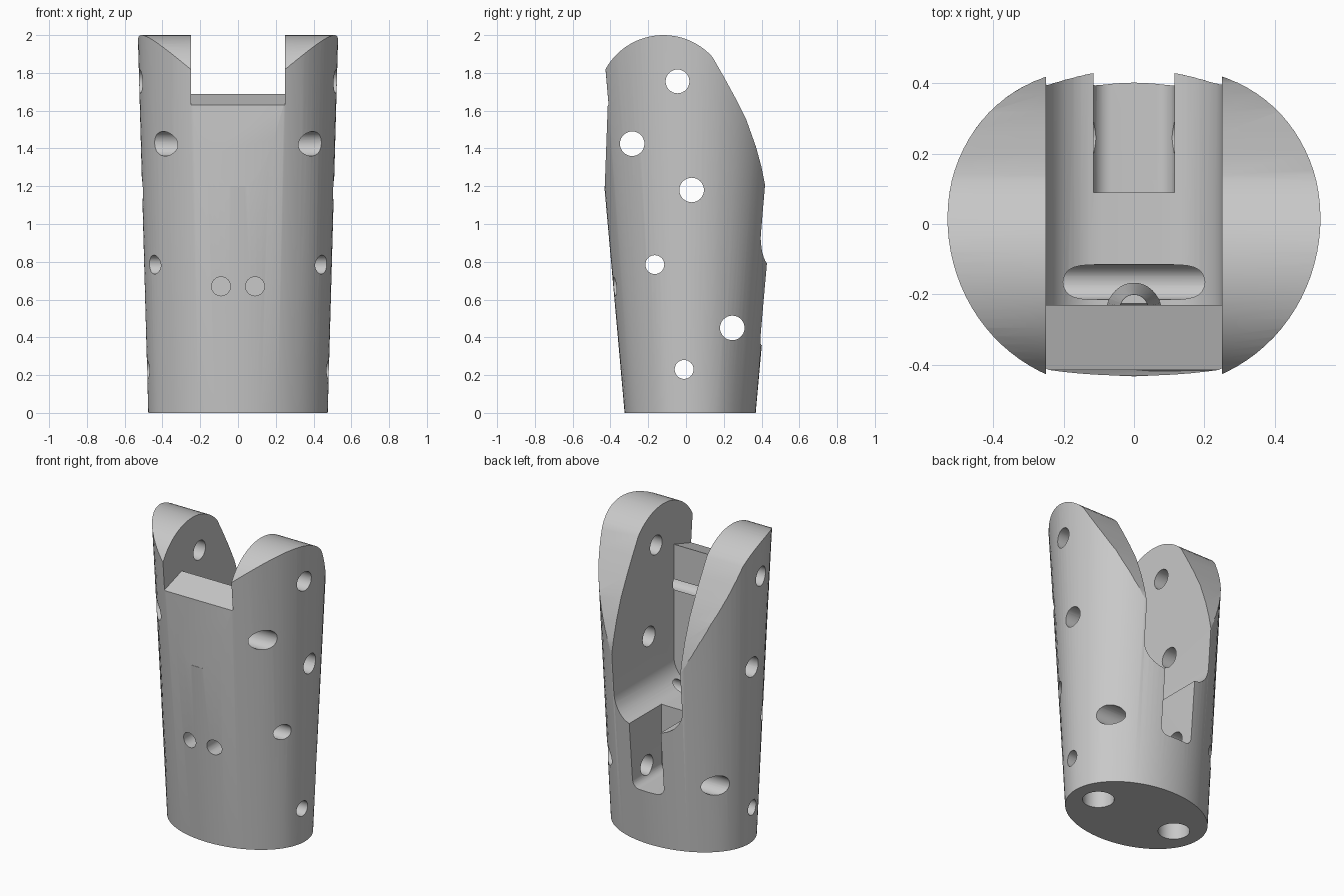
import bpy, bmesh, math
from mathutils import Matrix, Vector

cube = bpy.data.objects.get("Cube")
if cube:
    bpy.data.objects.remove(cube, do_unlink=True)

grey = bpy.data.materials.new("plain grey")
grey.use_nodes = True
COLOUR = (0.58, 0.58, 0.58, 1)
grey.diffuse_color = COLOUR
grey.node_tree.nodes["Principled BSDF"].inputs["Base Color"].default_value = COLOUR


def make(name, bm):
    bmesh.ops.recalc_face_normals(bm, faces=bm.faces)
    mesh = bpy.data.meshes.new(name)
    bm.to_mesh(mesh)
    bm.free()
    mesh.materials.append(grey)
    ob = bpy.data.objects.new(name, mesh)
    bpy.context.collection.objects.link(ob)
    return ob


def prism(name, profile, start, end, axis):
    """Extrude a closed profile: (y, z) along x, or (x, z) along y."""
    bm = bmesh.new()
    def place(p, t):
        return (t, p[0], p[1]) if axis == "x" else (p[0], t, p[1])
    rings = [[bm.verts.new(place(p, t)) for p in profile] for t in (start, end)]
    bm.faces.new(rings[0])
    bm.faces.new(rings[1])
    n = len(profile)
    for i in range(n):
        j = (i + 1) % n
        bm.faces.new((rings[0][i], rings[0][j], rings[1][j], rings[1][i]))
    return make(name, bm)


def rod(name, start, end, r1, r2=None, sides=32):
    a, b = Vector(start), Vector(end)
    bm = bmesh.new()
    turn = (b - a).to_track_quat("Z", "Y").to_matrix().to_4x4()
    bmesh.ops.create_cone(bm, cap_ends=True, segments=sides, radius1=r1,
                          radius2=r1 if r2 is None else r2, depth=(b - a).length,
                          matrix=Matrix.Translation((a + b) / 2) @ turn)
    return make(name, bm)


def arc(cx, cz, r, a0, a1, steps=12):
    angles = [math.radians(a0 + (a1 - a0) * i / steps) for i in range(steps + 1)]
    return [(cx + r * math.cos(a), cz + r * math.sin(a)) for a in angles]


def channel(half, floor, fillet, top):
    """Open-topped channel outline with rounded lower corners."""
    c = half - fillet
    return ([(-half, top)] + arc(-c, floor + fillet, fillet, 180, 270)
            + arc(c, floor + fillet, fillet, 270, 360) + [(half, top)])


def combine(target, tool, operation="DIFFERENCE"):
    mod = target.modifiers.new("cut", "BOOLEAN")
    mod.operation = operation
    mod.solver = "EXACT"
    mod.object = tool
    tool.hide_render = True
    bpy.context.view_layer.objects.active = target
    bpy.ops.object.modifier_apply(modifier=mod.name)
    bpy.data.objects.remove(tool, do_unlink=True)


# Shell: oval at the base growing into a circle at the top
bm = bmesh.new()
SIDES = 96
rings = []
for z, rx, ry in ((0, 0.475, 0.347), (2.1, 0.533, 0.535)):
    rings.append([bm.verts.new((rx * math.cos(math.tau * i / SIDES),
                                0.022 + ry * math.sin(math.tau * i / SIDES), z))
                  for i in range(SIDES)])
for i in range(SIDES):
    j = (i + 1) % SIDES
    bm.faces.new((rings[0][i], rings[0][j], rings[1][j], rings[1][i]))
bm.faces.new(rings[0])
bm.faces.new(rings[1])
shell = make("sleeve_body", bm)

# Rounded top and sloping back of both side cheeks
outline = ([(-0.8, -0.2), (-0.8, 1.65), (-0.47, 1.73)] + arc(-0.12, 1.65, 0.35, 152, 42, 24)
           + [(0.2, 1.78), (0.26, 1.67), (0.32, 1.55), (0.37, 1.41), (0.4, 1.3),
              (0.42, 1.2), (0.47, 0.95), (0.6, 0.7), (0.6, -0.2)])
combine(shell, prism("side_outline", outline, -1, 1, "x"), "INTERSECT")

# Wide channel between the cheeks, and the narrow notch below it
combine(shell, prism("wide_channel", channel(0.25, 0.79, 0.16, 2.3), -0.23, 1, "y"))
combine(shell, prism("narrow_notch", channel(0.115, 0.36, 0.05, 1.0), 0.09, 1, "y"))

# Front wall: sloped top and flattened face
combine(shell, prism("front_opening",
                     [(-0.8, 1.51), (-0.415, 1.63), (-0.228, 1.69), (-0.228, 2.3), (-0.8, 2.3)],
                     -0.25, 0.25, "x"))
combine(shell, prism("front_flat", [(-0.43, 1.2), (-0.413, 1.66), (-0.8, 1.66), (-0.8, 1.2)],
                     -0.25, 0.25, "x"))

# Small tapered rib on the inside of the front wall
combine(shell, rod("inner_rib", (0, -0.24, 0.72), (0, -0.24, 1.4), 0.08, 0.04), "UNION")

# Cross holes through both sides
for y, z, r in ((-0.045, 1.755, 0.063), (-0.285, 1.425, 0.065), (0.03, 1.18, 0.065),
                (-0.165, 0.785, 0.05), (0.245, 0.45, 0.065), (-0.01, 0.23, 0.05)):
    combine(shell, rod("cross_hole", (-1, y, z), (1, y, z), r))

# Blind holes in the front and base
for side in (-1, 1):
    x = 0.09 * side
    combine(shell, rod("front_hole", (x, -0.6, 0.67), (x, -0.2, 0.67), 0.05))
    x = 0.295 * side
    combine(shell, rod("base_hole", (x, 0.02, -0.1), (x, 0.02, 0.14), 0.095))
combine(shell, rod("base_recess", (0, 0.02, -0.1), (0, 0.02, 0.1), 0.2))
combine(shell, rod("base_bore", (0, 0.02, 0), (0, 0.02, 0.31), 0.1))

# Smooth walls with crisp edges
bpy.ops.object.select_all(action="DESELECT")
shell.select_set(True)
bpy.context.view_layer.objects.active = shell
bpy.ops.object.shade_smooth_by_angle(angle=math.radians(30))
